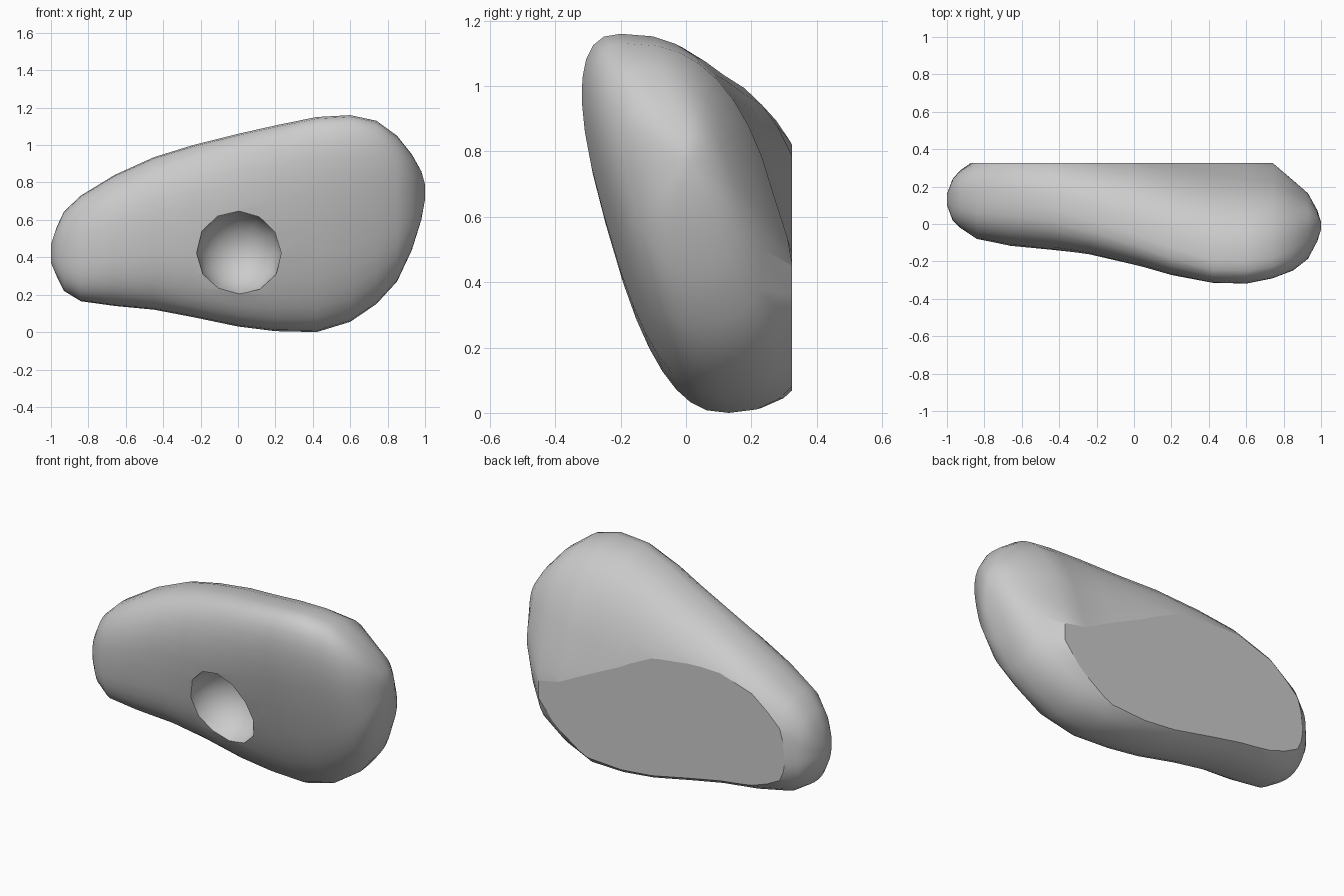
import bpy, bmesh
from math import cos, sin, pi, radians, copysign
from mathutils import Matrix

if "Cube" in bpy.data.objects:
    bpy.data.objects.remove(bpy.data.objects["Cube"])

BACK = 0.325
SIDES = 32

# body cross-sections along x: x, z bottom, z top, y middle, lean, front depth, back depth
SECTIONS = [
    (-1.0, .37, .47, .13, 0, .03, .03),
    (-.97, .30, .56, .13, 0, .11, .11),
    (-.93, .22, .645, .125, 0, .145, .16),
    (-.84, .165, .73, .12, -.03, .20, .225),
    (-.66, .14, .84, .13, -.06, .245, .265),
    (-.45, .12, .935, .12, -.10, .25, .285),
    (-.24, .08, 1.0, .09, -.15, .235, .31),
    (0, .03, 1.06, .05, -.20, .235, .34),
    (.2, .005, 1.105, .01, -.25, .23, .35),
    (.42, 0, 1.15, -.03, -.28, .215, .355),
    (.6, .055, 1.16, -.045, -.28, .207, .33),
    (.74, .15, 1.13, -.045, -.28, .187, .322),
    (.85, .27, 1.05, -.04, -.26, .17, .235),
    (.93, .44, .95, -.03, -.22, .14, .175),
    (.98, .60, .86, -.02, -.10, .07, .09),
    (1.0, .71, .79, -.01, 0, .02, .02),
]


def power(v, p):
    return copysign(abs(v) ** p, v)


def ring(bm, x, zb, zt, ym, lean, front, back):
    """Leaning rounded section: squarish front and top back, rounder low back."""
    zc, h = (zb + zt) / 2, (zt - zb) / 2
    verts = []
    for i in range(SIDES):
        a = 2 * pi * i / SIDES
        c, s = cos(a), sin(a)
        if c < 0:
            p = 0.82 if s > 0 else 0.72
        else:
            p = 0.75 if s > 0 else 0.95
        dz = h * power(s, p)
        depth = back - 0.1 * min(dz, 0) if c > 0 else front
        verts.append(bm.verts.new((x, ym + lean * dz + depth * power(c, p), zc + dz)))
    return verts


# pebble body
bm = bmesh.new()
rings = [ring(bm, *s) for s in SECTIONS]
for r, s in zip(rings, rings[1:]):
    for i in range(SIDES):
        j = (i + 1) % SIDES
        bm.faces.new((r[i], r[j], s[j], s[i]))
bm.faces.new(rings[0])
bm.faces.new(rings[-1])

# flat back
cut = bmesh.ops.bisect_plane(bm, geom=bm.verts[:] + bm.edges[:] + bm.faces[:],
                             plane_co=(0, BACK, 0), plane_no=(0, 1, 0), clear_outer=True)
rim = [e for e in cut["geom_cut"] if isinstance(e, bmesh.types.BMEdge)]
bmesh.ops.contextual_create(bm, geom=rim)
bmesh.ops.recalc_face_normals(bm, faces=bm.faces[:])
mesh = bpy.data.meshes.new("body")
bm.to_mesh(mesh)
bm.free()
body = bpy.data.objects.new("body", mesh)
bpy.context.collection.objects.link(body)

# round dimple in the front
bm = bmesh.new()
bmesh.ops.create_uvsphere(bm, u_segments=12, v_segments=12, radius=0.23,
                          matrix=Matrix.Translation((0.005, -0.155, 0.423)) @ Matrix.Rotation(pi / 2, 4, 'X'))
cutter_mesh = bpy.data.meshes.new("dimple_cutter")
bm.to_mesh(cutter_mesh)
bm.free()
cutter = bpy.data.objects.new("dimple_cutter", cutter_mesh)
bpy.context.collection.objects.link(cutter)
cutter.hide_render = True

mod = body.modifiers.new("dimple", 'BOOLEAN')
mod.operation = 'DIFFERENCE'
mod.solver = 'EXACT'
mod.object = cutter
bpy.context.view_layer.objects.active = body
body.select_set(True)
bpy.ops.object.modifier_apply(modifier=mod.name)
bpy.data.objects.remove(cutter)

# smooth surface with crisp back and dimple edges
bpy.ops.object.shade_smooth_by_angle(angle=radians(45))
for e in body.data.edges:
    if all(abs(body.data.vertices[v].co.y - BACK) < 1e-4 for v in e.vertices):
        e.use_edge_sharp = True
